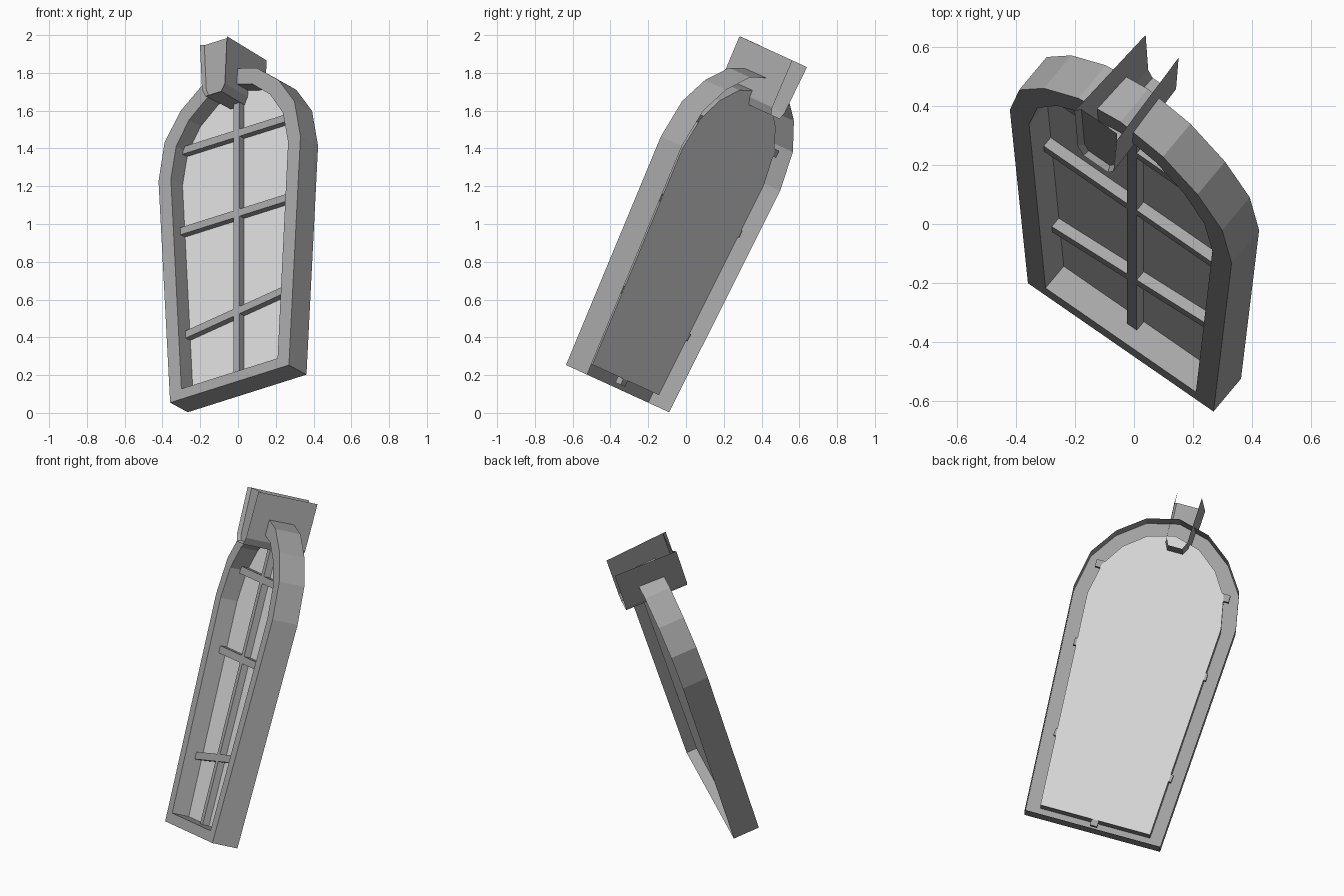
import bpy
import bmesh
from mathutils import Matrix, Vector

cube = bpy.data.objects.get("Cube")
if cube:
    bpy.data.objects.remove(cube, do_unlink=True)


def material(name, grey):
    mat = bpy.data.materials.new(name)
    mat.use_nodes = True
    mat.diffuse_color = (grey, grey, grey, 1)
    mat.node_tree.nodes["Principled BSDF"].inputs["Base Color"].default_value = (grey, grey, grey, 1)
    return mat


STONE = material("mid grey", 0.39)
GLASS = material("pale grey", 0.72)

# Leaning window axes: across, depth (towards the back), up
up = Vector((0, 0.416, 0.909)).normalized()
across = Vector((0.796, -0.55, 0.253))
across = (across - up * across.dot(up)).normalized()
depth = up.cross(across)
PLACE = Matrix((across, depth, up)).transposed().to_4x4()
PLACE.translation = (-0.045, -0.418, 0.154)


def finish(name, bm, mat):
    bmesh.ops.recalc_face_normals(bm, faces=bm.faces)
    bm.transform(PLACE)
    mesh = bpy.data.meshes.new(name)
    bm.to_mesh(mesh)
    bm.free()
    mesh.materials.append(mat)
    obj = bpy.data.objects.new(name, mesh)
    bpy.context.collection.objects.link(obj)
    return obj


def ring(bm, outline, d):
    return [bm.verts.new((u, d, v)) for u, v in outline]


def bridge(bm, a, b, closed=True):
    n = len(a)
    for i in range(n if closed else n - 1):
        j = (i + 1) % n
        bm.faces.new((a[i], a[j], b[j], b[i]))


def mirrored(half):
    """Closed outline from a right half that ends on the centre line."""
    return half + [(-u, v) for u, v in reversed(half[:-1])]


outer = mirrored([(0.395, 0), (0.472, 1.31), (0.432, 1.525), (0.327, 1.677), (0.18, 1.79), (0, 1.835)])
inner = mirrored([(0.32, 0.06), (0.39, 1.30), (0.355, 1.48), (0.27, 1.61), (0.15, 1.705), (0, 1.745)])
BACK, PANE = 0.154, 0.102

# Arched frame: a shell open at the back
bm = bmesh.new()
loops = [ring(bm, outer, BACK), ring(bm, outer, 0), ring(bm, inner, 0), ring(bm, inner, PANE)]
for a, b in zip(loops, loops[1:]):
    bridge(bm, a, b)
finish("arched_frame", bm, STONE)

# Glass
bm = bmesh.new()
bm.faces.new(ring(bm, inner, PANE))
finish("window_pane", bm, GLASS)


# Glazing bars
def bar(name, start, end, width=0.042, thick=0.04):
    bm = bmesh.new()
    a, b = Vector(start), Vector(end)
    side = (b - a).orthogonal().normalized() * width / 2
    outline = [a - side, b - side, b + side, a + side]
    front, back = ring(bm, outline, PANE - thick), ring(bm, outline, PANE - 0.001)
    bridge(bm, front, back)
    bm.faces.new(front)
    bm.faces.new(back)
    finish(name, bm, STONE)


bar("upright_bar", (0, 0.025), (0, 1.70))
bar("upper_bar", (-0.39, 1.48), (0.39, 1.48))
bar("middle_bar", (-0.388, 1.015), (0.388, 1.015))
bar("lower_bar", (-0.355, 0.402), (0.355, 0.488))


# Keystone: tapered trough, open at the top and back, with a recessed front panel
def trough(scale):
    half = [(0.09, 1.965), (0.076, 1.695), (0.052, 1.655)]
    pts = [(-u, v) for u, v in half] + half[::-1]
    return [(u * scale - 0.023, v) for u, v in pts]


bm = bmesh.new()
front, back = ring(bm, trough(1), -0.11), ring(bm, trough(0.78), 0.262)
bridge(bm, front, back, closed=False)
panel = bm.faces.new(front)
bmesh.ops.recalc_face_normals(bm, faces=bm.faces)
bmesh.ops.inset_region(bm, faces=[panel], thickness=0.014)
bmesh.ops.translate(bm, verts=panel.verts, vec=(0, 0.02, 0))
finish("keystone", bm, STONE)
